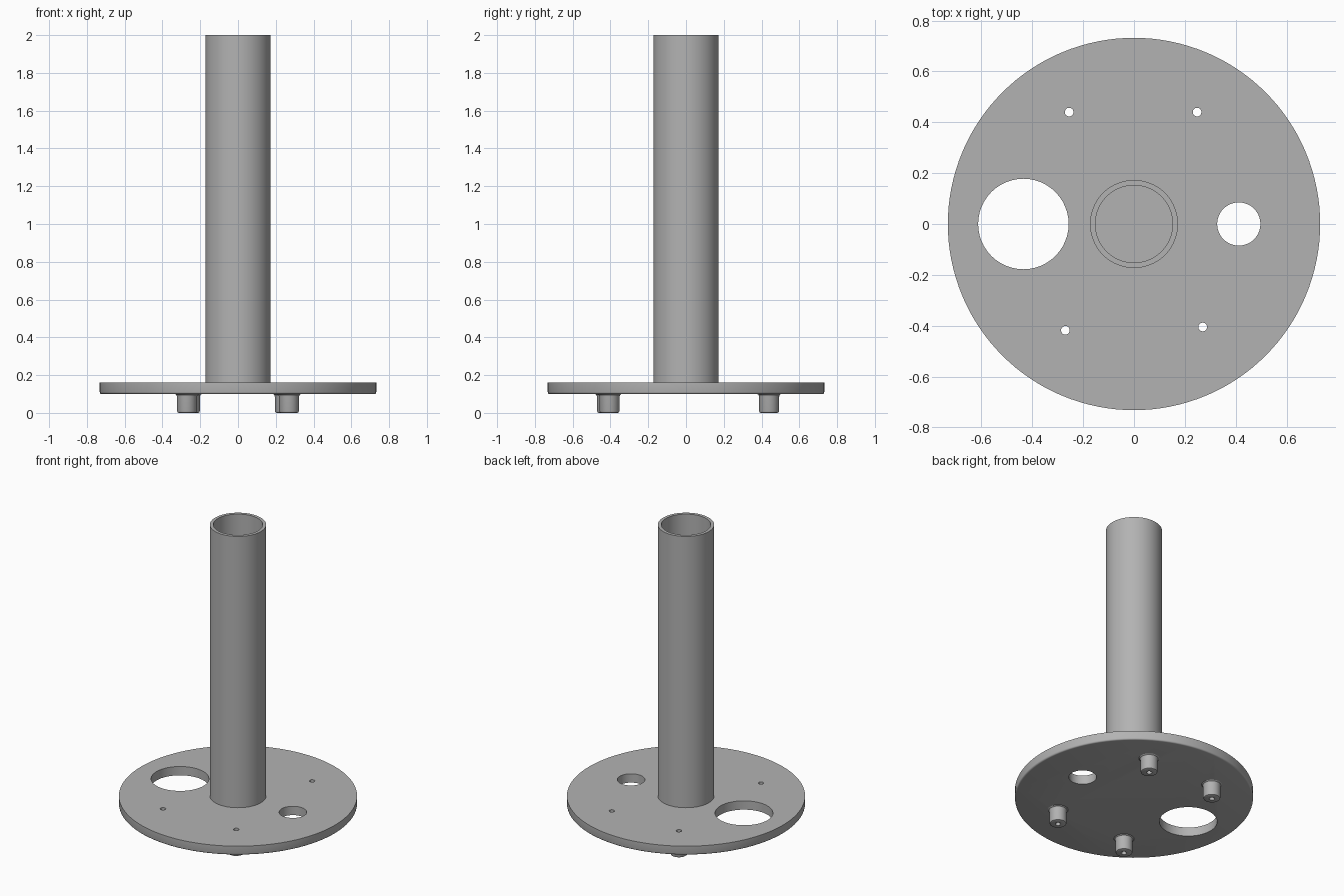
import bpy
import bmesh
import math

cube = bpy.data.objects.get("Cube")
if cube:
    bpy.data.objects.remove(cube, do_unlink=True)

grey = bpy.data.materials.new("plain_grey")
grey.use_nodes = True
colour = (0.45, 0.45, 0.45, 1)
grey.diffuse_color = colour
grey.node_tree.nodes["Principled BSDF"].inputs["Base Color"].default_value = colour


def lathe(name, profile, x=0, y=0, sides=64):
    """Revolve a closed (radius, z) outline; points on the axis merge."""
    bm = bmesh.new()
    verts = [bm.verts.new((r, 0, z)) for r, z in profile]
    edges = [bm.edges.new((v, verts[i - 1])) for i, v in enumerate(verts)]
    bmesh.ops.spin(bm, geom=verts + edges, axis=(0, 0, 1), cent=(0, 0, 0),
                   angle=math.tau, steps=sides, use_merge=False)
    bmesh.ops.remove_doubles(bm, verts=bm.verts, dist=0.0003)
    bmesh.ops.dissolve_degenerate(bm, edges=bm.edges, dist=0.0001)
    axis_edges = [e for e in bm.edges
                  if all(v.co.xy.length < 0.0001 for v in e.verts)]
    bmesh.ops.delete(bm, geom=axis_edges, context='EDGES')
    bmesh.ops.recalc_face_normals(bm, faces=bm.faces)
    mesh = bpy.data.meshes.new(name)
    bm.to_mesh(mesh)
    bm.free()
    mesh.materials.append(grey)
    obj = bpy.data.objects.new(name, mesh)
    obj.location = (x, y, 0)
    bpy.context.collection.objects.link(obj)
    return obj


def smooth(obj):
    bpy.ops.object.select_all(action='DESELECT')
    obj.select_set(True)
    bpy.context.view_layer.objects.active = obj
    bpy.ops.object.shade_smooth_by_angle(angle=math.radians(35))


def cut_hole(obj, x, y, radius):
    bpy.ops.mesh.primitive_cylinder_add(vertices=48, radius=radius, depth=0.4,
                                        location=(x, y, 0.13))
    cutter = bpy.context.object
    cutter.name = "hole_cutter"
    cutter.hide_render = True
    cutter.data.materials.append(grey)
    bpy.context.view_layer.objects.active = obj
    mod = obj.modifiers.new("hole", 'BOOLEAN')
    mod.operation = 'DIFFERENCE'
    mod.solver = 'EXACT'
    mod.object = cutter
    bpy.ops.object.modifier_apply(modifier=mod.name)
    bpy.data.objects.remove(cutter, do_unlink=True)


PLATE_LOW, PLATE_TOP = 0.10, 0.16
BORE = 0.017
feet = {"back_right": (-0.255, 0.44), "back_left": (0.248, 0.44),
        "front_right": (-0.27, -0.418), "front_left": (0.27, -0.405)}

# Round base plate with a softened lower rim
bpy.ops.mesh.primitive_cylinder_add(
    vertices=128, radius=0.732, depth=PLATE_TOP - PLATE_LOW,
    location=(0, 0, (PLATE_LOW + PLATE_TOP) / 2))
plate = bpy.context.object
plate.name = "base_plate"
plate.data.materials.append(grey)
bm = bmesh.new()
bm.from_mesh(plate.data)
rim = [e for e in bm.edges if all(v.co.z < 0 for v in e.verts)]
bmesh.ops.bevel(bm, geom=rim, offset=0.01, segments=3, profile=0.5,
                affect='EDGES')
bm.to_mesh(plate.data)
bm.free()

# Large opening, small opening and the screw holes
cut_hole(plate, -0.435, 0, 0.178)
cut_hole(plate, 0.412, 0, 0.085)
for x, y in feet.values():
    cut_hole(plate, x, y, BORE)
smooth(plate)

# Hollow upright tube standing on the plate
tube = lathe("upright_tube", [(0.173, PLATE_TOP), (0.173, 2),
                              (0.152, 2), (0.152, PLATE_TOP)], sides=96)
smooth(tube)

# Bored feet with a flared neck and rounded lower edge
foot_outline = [(BORE, 0), (0.044, 0), (0.050, 0.003), (0.053, 0.010),
                (0.053, 0.086), (0.056, 0.095), (0.063, PLATE_LOW),
                (BORE, PLATE_LOW)]
for place, (x, y) in feet.items():
    smooth(lathe(place + "_foot", foot_outline, x, y, sides=48))
